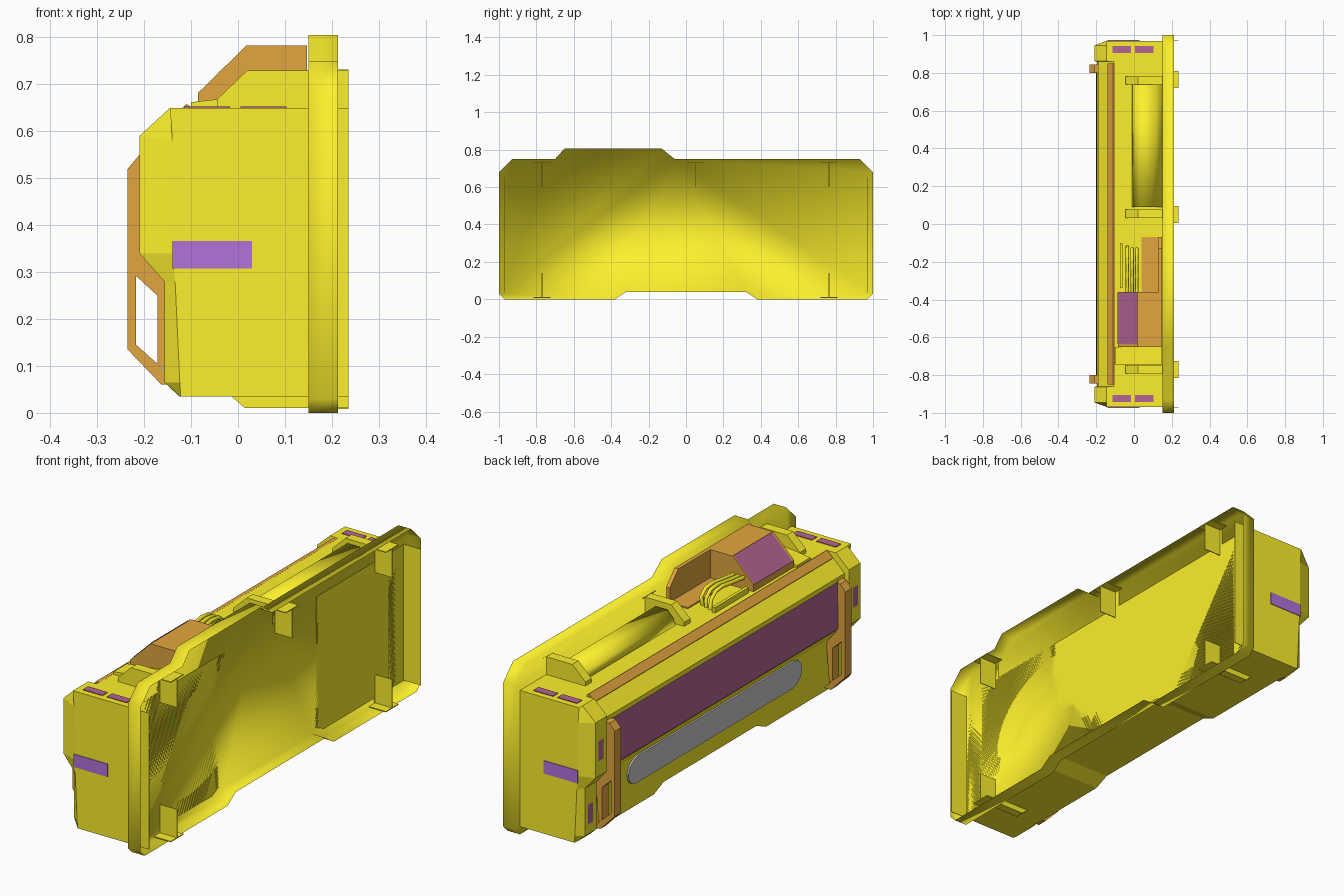
import bpy, bmesh, math
from mathutils import Vector

if "Cube" in bpy.data.objects:
    bpy.data.objects.remove(bpy.data.objects["Cube"])


def material(name, rgb):
    m = bpy.data.materials.new(name)
    m.diffuse_color = (*rgb, 1)
    m.use_nodes = True
    m.node_tree.nodes["Principled BSDF"].inputs["Base Color"].default_value = m.diffuse_color
    return m


YELLOW = material("yellow", (0.98, 0.87, 0.025))
ORANGE = material("orange", (0.76, 0.38, 0.05))
PINK = material("pink", (0.46, 0.13, 0.30))
PURPLE = material("purple", (0.44, 0.17, 0.72))


def finish(name, bm, mat, normals=True):
    if normals:
        bmesh.ops.recalc_face_normals(bm, faces=bm.faces)
    me = bpy.data.meshes.new(name)
    bm.to_mesh(me)
    bm.free()
    if mat:
        me.materials.append(mat)
    ob = bpy.data.objects.new(name, me)
    bpy.context.collection.objects.link(ob)
    return ob


def place(axis, p, t):
    if axis == "x":
        return Vector((t, p[0], p[1]))
    if axis == "y":
        return Vector((p[0], t, p[1]))
    return Vector((p[0], p[1], t))


def loft(name, axis, sections, mat, caps=(True, True)):
    """Skin a list of (position, outline) sections along an axis."""
    bm = bmesh.new()
    rings = [[bm.verts.new(place(axis, p, t)) for p in pts] for t, pts in sections]
    n = len(rings[0])
    for r, q in zip(rings, rings[1:]):
        for i in range(n):
            j = (i + 1) % n
            bm.faces.new((r[i], r[j], q[j], q[i]))
    if caps[0]:
        bm.faces.new(rings[0])
    if caps[1]:
        bm.faces.new(rings[-1])
    return finish(name, bm, mat)


def prism(name, axis, pts, a, b, mat):
    return loft(name, axis, [(a, pts), (b, pts)], mat)


def box(name, x0, x1, y0, y1, z0, z1, mat):
    return prism(name, "y", [(x0, z0), (x1, z0), (x1, z1), (x0, z1)], y0, y1, mat)


def sheet(name, p, q, y0, y1, mat):
    """Single inward-facing panel between two (x, z) points."""
    bm = bmesh.new()
    bm.faces.new([bm.verts.new(c) for c in ((p[0], y0, p[1]), (p[0], y1, p[1]),
                                            (q[0], y1, q[1]), (q[0], y0, q[1]))])
    return finish(name, bm, mat, normals=False)


# Open tray at the back: flat panel with a thin rim, softly shaded throughout
outline = [(-1, .68), (-.93, .75), (-.70, .75), (-.65, .805), (-.13, .805), (-.06, .75),
           (.93, .75), (1, .68), (1, .03), (.97, 0), (.38, 0), (.32, .04),
           (-.32, .04), (-.38, 0), (-.97, 0), (-1, .03)]
tray = loft("back_tray", "x", [(.15, outline), (.213, outline)], YELLOW, caps=(True, False))
tray.data.shade_smooth()


# Main housing: end pillars, recessed middle and raised underside
def pillar(zb):
    return [(.15, .65), (-.145, .65), (-.21, .59), (-.21, .34), (-.157, .28),
            (-.157, .065), (-.125, zb), (.15, zb)]


def middle(zb):
    return [(.15, .65), (-.105, .65), (-.19, .57), (-.195, .34), (-.145, .28),
            (-.125, zb + .03), (-.12, zb), (.15, zb)]


end = [(.15, .65), (-.145, .65), (-.14, .58), (-.137, .34), (-.134, .28),
       (-.124, .065), (-.122, .035), (.15, .035)]
half = [(.97, end), (.945, pillar(.035)), (.862, pillar(.035)), (.86, middle(.035)),
        (.40, middle(.035)), (.33, middle(.065))]
housing = loft("housing", "y", half + [(-y, p) for y, p in reversed(half)], YELLOW)

# Front screen and the trim strip above it
sheet("front_screen", (-.200, .345), (-.196, .555), -.81, .81, PINK)
prism("trim_strip", "y", [(-.10, .652), (-.11, .658), (-.139, .630), (-.132, .622)], -.85, .85, ORANGE)

# Lower grey window, leaned back with the housing
cr, hw = .065, .62
win = [(s * (hw - cr) + cr * math.cos(a), .215 + cr * math.sin(a))
       for s, base in ((1, -90), (-1, 90)) for a in [math.radians(base + 30 * k) for k in range(7)]]
window = prism("lower_window", "x", win, -.153, -.12, None)
for v in window.data.vertices:
    v.co.x += (.28 - v.co.z) * .10

for s in (1, -1):
    # Side guards with a grab opening
    a, b = s * .80, s * .845
    prism("guard_upper", "y", [(-.19, .555), (-.21, .55), (-.235, .52), (-.235, .30), (-.215, .29),
                               (-.19, .32)], a, b, ORANGE)
    prism("guard_post", "y", [(-.235, .30), (-.235, .135), (-.217, .14), (-.217, .30)], a, b, ORANGE)
    prism("guard_foot", "y", [(-.235, .135), (-.163, .06), (-.13, .06), (-.172, .105),
                              (-.217, .145)], a, b, ORANGE)
    prism("guard_brace", "y", [(-.215, .29), (-.172, .25), (-.172, .105), (-.155, .09), (-.14, .27),
                               (-.19, .33)], a, b, ORANGE)
    # End sheet that shows inside the tray
    box("end_sheet", .15, .235, s * .968, s * .971, .035, .65, YELLOW)
    # Marker panels on the pillars
    box("end_marker", -.14, .03, s * .969, s * .973, .308, .366, PURPLE)
    for x0 in (-.115, .005):
        box("top_marker", x0, x0 + .098, s * .905, s * .942, .648, .653, PINK)
    sheet("pillar_marker_upper", (-.212, .41), (-.212, .50), s * .9075 - .018, s * .9075 + .018, PINK)
    sheet("pillar_marker_lower", (-.159, .11), (-.159, .20), s * .9075 - .018, s * .9075 + .018, PINK)
    # Bottom clips
    prism("bottom_clip", "y", [(-.015, .036), (.015, .01), (.15, .01), (.15, .036)],
          s * .745, s * .785, YELLOW)

# Clips: thin angle plates that pass through the tray
for y, z0, z1, zf in ((.765, .60, .73, .73), (.05, .60, .73, .73), (-.77, .60, .73, .73),
                      (.765, .01, .14, .01), (-.77, .01, .14, .01)):
    box("clip_web", .15, .235, y - .002, y + .002, z0, z1, YELLOW)
    box("clip_flange", .15, .235, y - .045, y + .045, zf - .002, zf + .002, YELLOW)

# Top handle brackets and bar
for y in (.76, .055, -.77):
    prism("top_bracket", "y", [(-.045, .645), (-.045, .668), (.02, .73), (.15, .73), (.15, .645)],
          y - .022, y + .022, YELLOW)
bar = prism("top_bar", "y", [(-.01, .65), (.0, .68), (.03, .71), (.09, .71), (.12, .68), (.15, .66),
                             (.148, .65)], .09, .74, YELLOW)
bar.data.shade_smooth()

# Orange hood: back wall, floor and closed block with sloped panel
hood_wall = [(-.07, .65), (-.07, .72), (-.13, .783), (-.63, .783), (-.65, .76), (-.65, .65)]
prism("hood_back_wall", "x", hood_wall, .13, .147, ORANGE)
box("hood_floor", .04, .147, -.38, -.07, .648, .656, ORANGE)
hood = [(-.085, .65), (-.085, .682), (.018, .783), (.147, .783), (.147, .65)]
prism("hood_block", "y", hood, -.65, -.36, ORANGE)
sheet("hood_panel", (-.088, .683), (.017, .786), -.635, -.362, PINK)
prism("hood_ramp", "y", [(-.10, .645), (-.10, .662), (.147, .69), (.147, .645)], -.745, -.65, YELLOW)

# Curved pipes beside the hood
for i, x in enumerate((-.035, -.01, .015)):
    cu = bpy.data.curves.new("pipe", "CURVE")
    cu.dimensions = "3D"
    cu.bevel_depth = .009
    cu.bevel_resolution = 1
    sp = cu.splines.new("POLY")
    path = [(-.12 - .01 * i, .645), (-.13, .69), (-.16, .715), (-.21, .72), (-.28, .71), (-.37, .70)]
    sp.points.add(len(path) - 1)
    for p, (y, z) in zip(sp.points, path):
        p.co = (x, y, z, 1)
    cu.materials.append(YELLOW)
    bpy.context.collection.objects.link(bpy.data.objects.new("curved_pipe", cu))
box("pipe_rail", -.075, -.06, -.34, -.10, .645, .675, YELLOW)
